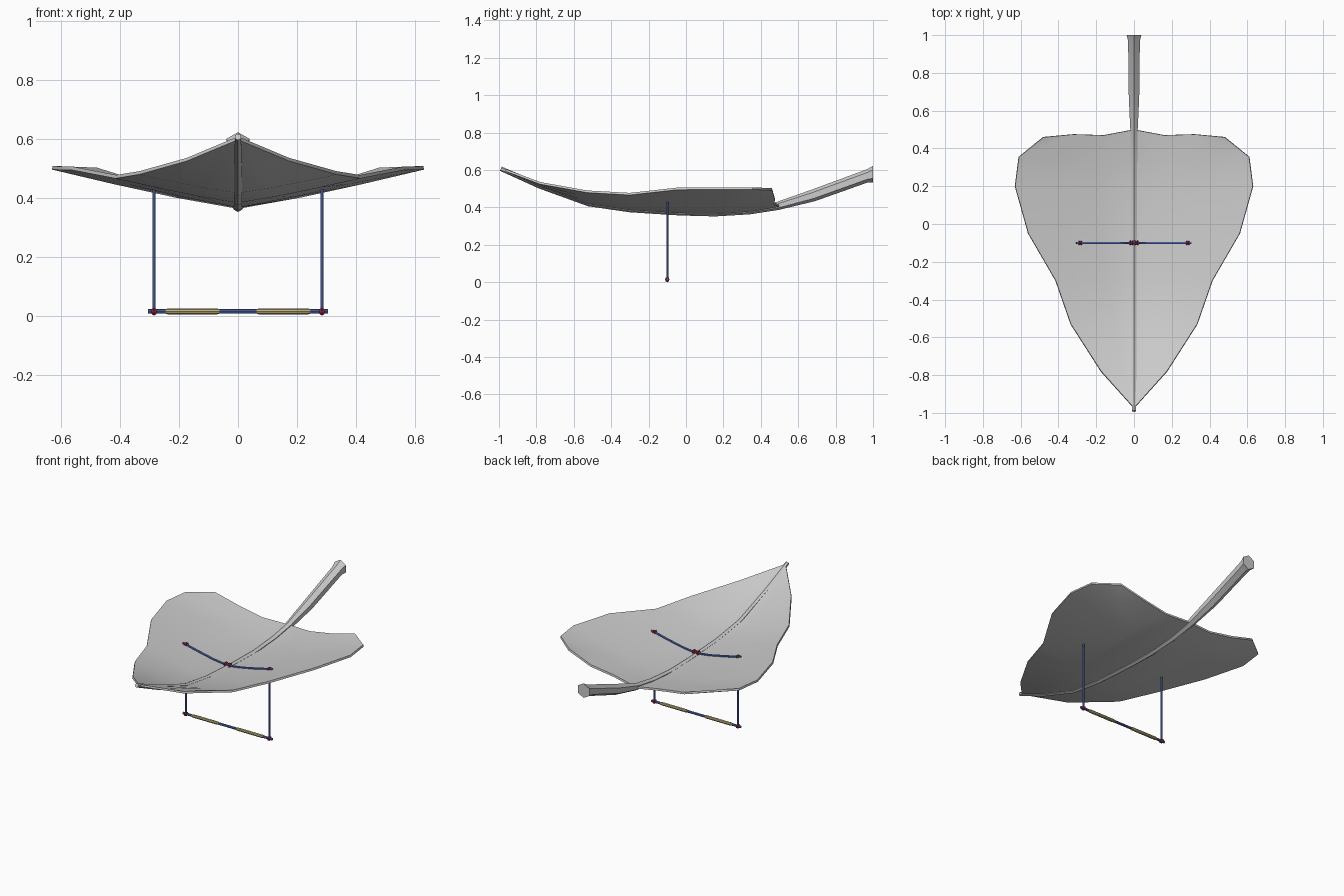
import bpy, bmesh, math
from mathutils import Vector, Matrix

if "Cube" in bpy.data.objects:
    bpy.data.objects.remove(bpy.data.objects["Cube"])


def material(name, rgb):
    m = bpy.data.materials.new(name)
    m.diffuse_color = (*rgb, 1)
    m.use_nodes = True
    m.node_tree.nodes["Principled BSDF"].inputs["Base Color"].default_value = m.diffuse_color
    return m


BLUE = material("rope_blue", (0.09, 0.16, 0.47))
TAN = material("grip_tan", (0.50, 0.43, 0.20))
RED = material("knot_red", (0.45, 0.02, 0.06))


def finish(bm, name, mat=None, angle=40):
    bmesh.ops.recalc_face_normals(bm, faces=bm.faces)
    me = bpy.data.meshes.new(name)
    bm.to_mesh(me)
    bm.free()
    ob = bpy.data.objects.new(name, me)
    bpy.context.collection.objects.link(ob)
    if mat:
        me.materials.append(mat)
    bpy.ops.object.select_all(action='DESELECT')
    ob.select_set(True)
    bpy.context.view_layer.objects.active = ob
    if angle:
        bpy.ops.object.shade_smooth_by_angle(angle=math.radians(angle))
    return ob


def tube(name, pts, radii, sides=6, mat=None, side=Vector((1, 0, 0)), flat_end=False):
    """Sweep a polygon along a path; side is a fixed direction across it."""
    bm = bmesh.new()
    rings = []
    P = [Vector(p) for p in pts]
    for i, p in enumerate(P):
        t = (P[min(i + 1, len(P) - 1)] - P[max(i - 1, 0)]).normalized()
        if flat_end and i >= len(P) - 2:
            t = Vector((0, 1, 0))
        up = t.cross(side).normalized()
        ring = []
        for k in range(sides):
            a = 2 * math.pi * k / sides
            ring.append(bm.verts.new(p + radii[i] * (math.cos(a) * up + math.sin(a) * side)))
        rings.append(ring)
    for a, b in zip(rings, rings[1:]):
        for k in range(sides):
            n = (k + 1) % sides
            bm.faces.new((a[k], a[n], b[n], b[k]))
    bm.faces.new(rings[0])
    bm.faces.new(rings[-1])
    return finish(bm, name, mat)


def knot(name, loc, axis, R):
    """Two crossed loops lashed round a rope running along axis."""
    bm = bmesh.new()
    q = Vector((0, 0, 1)).rotation_difference(Vector(axis)).to_matrix()
    n, m, r = 8, 5, 0.004
    for s in (-1, 1):
        rot = q @ Matrix.Rotation(s * math.radians(38), 3, 'X')
        g = [[bm.verts.new(Vector(loc) + rot @ Vector((
            (R + r * math.cos(v)) * math.cos(u), (R + r * math.cos(v)) * math.sin(u), r * math.sin(v))))
            for v in [2 * math.pi * j / m for j in range(m)]]
            for u in [2 * math.pi * i / n for i in range(n)]]
        for i in range(n):
            for j in range(m):
                bm.faces.new((g[i][j], g[(i + 1) % n][j],
                              g[(i + 1) % n][(j + 1) % m], g[i][(j + 1) % m]))
    return finish(bm, name, RED)


# leaf blade: rows of (y, midrib z, edge x, edge z), curled up at the edges
rows = [(-0.78, 0.515, 0.175, 0.53), (-0.53, 0.422, 0.335, 0.485), (-0.30, 0.389, 0.415, 0.472),
        (-0.05, 0.373, 0.56, 0.50), (0.20, 0.369, 0.63, 0.502), (0.355, 0.382, 0.61, 0.502)]
back = [(0, 0.50, 0.408), (0.16, 0.47, 0.422), (0.32, 0.475, 0.447), (0.48, 0.46, 0.497)]


def blade_z(f, zm, ze):
    return zm + (ze - zm) * f ** 1.15


bm = bmesh.new()
tip = bm.verts.new((0, -0.975, 0.603))
COLS = 3
grid = []
for y, zm, xe, ze in rows:
    grid.append({s * c: bm.verts.new((s * xe * c / COLS, y, blade_z(c / COLS, zm, ze)))
                 for c in range(COLS + 1) for s in ((1, -1) if c else (1,))})
grid.append({s * c: bm.verts.new((s * p[0], p[1], p[2]))
             for c, p in enumerate(back) for s in ((1, -1) if c else (1,))})
for c in range(-COLS, COLS):
    bm.faces.new((tip, grid[0][c + 1], grid[0][c]))
    for a, b in zip(grid, grid[1:]):
        bm.faces.new((a[c], a[c + 1], b[c + 1], b[c]))
leaf = finish(bm, "leaf_blade", angle=None)
if sum(p.normal.z for p in leaf.data.polygons) < 0:
    leaf.data.flip_normals()
sol = leaf.modifiers.new("thickness", 'SOLIDIFY')
sol.thickness = 0.012
sol.offset = 0
bpy.ops.object.modifier_apply(modifier="thickness")
bpy.ops.object.shade_smooth_by_angle(angle=math.radians(40))

# midrib running on into the flared stem
stem = [(-0.99, 0.607, 0.012), (-0.78, 0.515, 0.015), (-0.52, 0.422, 0.016), (-0.30, 0.39, 0.016),
        (-0.03, 0.374, 0.017), (0.155, 0.370, 0.018), (0.34, 0.383, 0.020), (0.49, 0.408, 0.022),
        (0.68, 0.464, 0.032), (0.97, 0.569, 0.036), (1.0, 0.578, 0.045)]
tube("midrib_stem", [(0, y, z) for y, z, r in stem], [r for y, z, r in stem], flat_end=True)

# crossbar with two grips
Y, ZB, XR = -0.10, 0.015, 0.285
YDIR = Vector((0, 1, 0))
tube("crossbar", [(-0.305, Y, ZB), (0.305, Y, ZB)], [0.0075] * 2, 8, BLUE, YDIR)
for s, n in ((-1, "left"), (1, "right")):
    tube("grip_" + n, [(s * x, Y, ZB) for x in (0.062, 0.07, 0.238, 0.246)],
         [0.0075, 0.0098, 0.0098, 0.0075], 8, TAN, YDIR)

# rope lying over the leaf, following its surface
t = 0.8
zm, xe, ze = (rows[2][k] * (1 - t) + rows[3][k] * t for k in (1, 2, 3))


def top_z(x):
    return blade_z(abs(x) / xe, zm, ze) + 0.010


half = [(0.305, top_z(0.305)), (0.20, top_z(0.20)), (0.10, top_z(0.10)), (0.035, top_z(0.035) + 0.004)]
path = [(-x, Y, z) for x, z in half] + [(0, Y, zm + 0.021)] + [(x, Y, z) for x, z in reversed(half)]
tube("leaf_rope", path, [0.0065] * len(path), 6, BLUE, YDIR)

# hanging ropes and red lashings
for s, n in ((-1, "left"), (1, "right")):
    tube("hanging_rope_" + n, [(s * XR, Y, ZB), (s * XR, Y, top_z(XR))], [0.0055] * 2, 6, BLUE)
    knot("lower_knot_" + n, (s * XR, Y, ZB), (1, 0, 0), 0.0105)
    knot("upper_knot_" + n, (s * XR, Y, top_z(XR)), (1, 0, 0), 0.010)
    knot("midrib_knot_" + n, (s * 0.013, Y, zm + 0.020), (1, 0, 0), 0.011)
